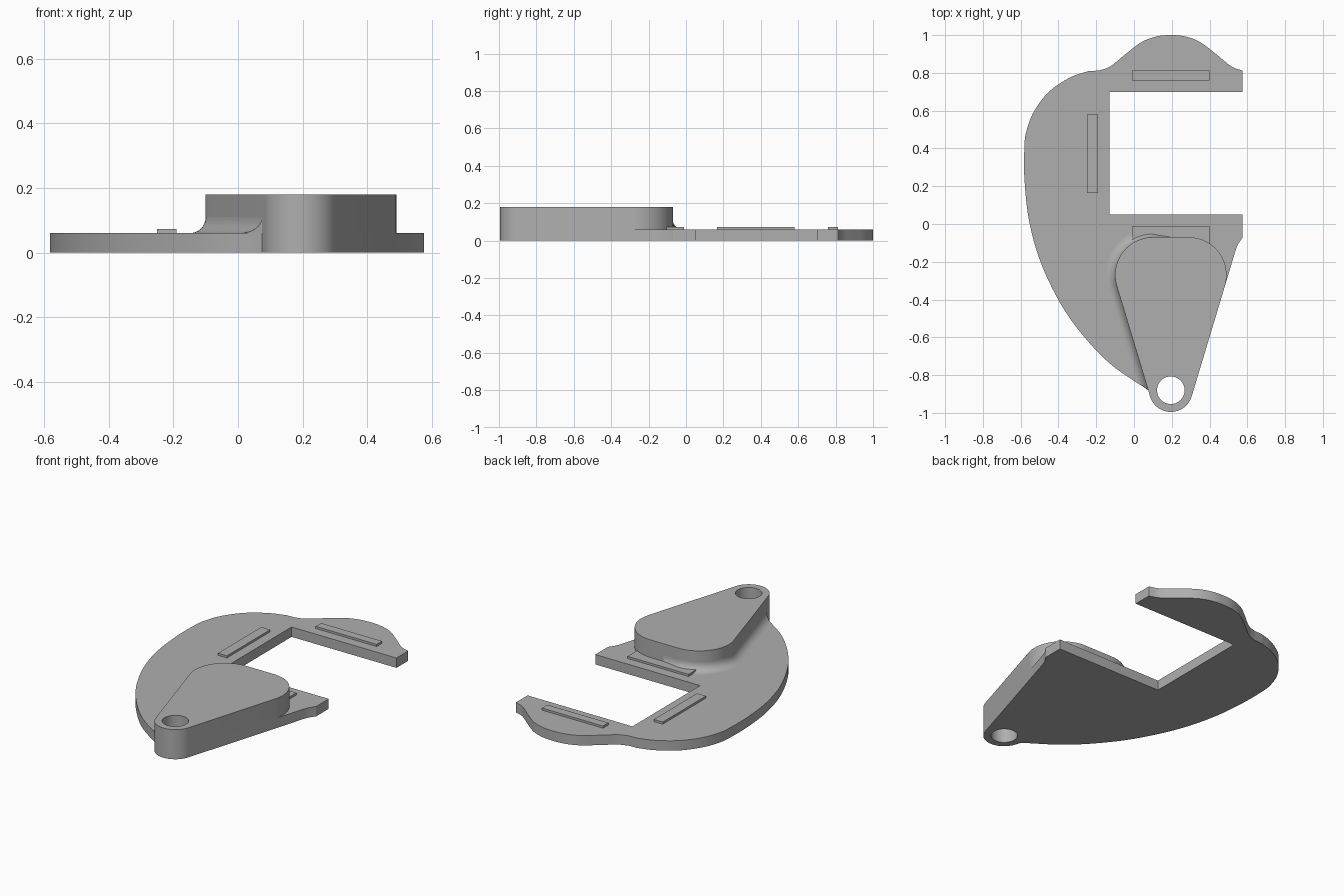
import bpy, bmesh
from math import radians, degrees, sin, cos, acos, atan2, hypot
from mathutils import Vector

cube = bpy.data.objects.get("Cube")
if cube:
    bpy.data.objects.remove(cube, do_unlink=True)

GREY = 0.43
grey = bpy.data.materials.new("plain grey")
grey.use_nodes = True
grey.diffuse_color = (GREY, GREY, GREY, 1)
grey.node_tree.nodes["Principled BSDF"].inputs["Base Color"].default_value = (GREY, GREY, GREY, 1)

BASE, TOP, STRIP = 0.06, 0.18, 0.073      # heights of plate, boss and strips
MID, PIVOT_Y = 0.195, -0.88               # pivot position
PIVOT_R, HOLE_R = 0.115, 0.073
LOBE_DX, LOBE_Y, LOBE_R = 0.095, -0.27, 0.2


def finish(ob):
    bpy.ops.object.select_all(action='DESELECT')
    ob.select_set(True)
    bpy.context.view_layer.objects.active = ob
    bpy.ops.object.shade_smooth_by_angle(angle=radians(30))


def arc(cx, cy, r, a0, a1, n):
    angles = [radians(a0 + (a1 - a0) * i / n) for i in range(n + 1)]
    return [(cx + r * cos(a), cy + r * sin(a)) for a in angles]


def smooth_path(pts, steps=8):
    """Smooth curve through the points."""
    p = [Vector(q) for q in pts]
    p = [2 * p[0] - p[1]] + p + [2 * p[-1] - p[-2]]
    out = []
    for a, b, c, d in zip(p, p[1:], p[2:], p[3:]):
        for i in range(steps):
            t = i / steps
            out.append(tuple(0.5 * (2 * b + (c - a) * t + (2 * a - 5 * b + 4 * c - d) * t * t
                                    + (3 * b - a - 3 * c + d) * t ** 3)))
    return out + [tuple(p[-2])]


def prism(name, loops, z0, z1):
    """Extruded flat profile; inner loops become holes."""
    cu = bpy.data.curves.new(name, 'CURVE')
    cu.dimensions = '2D'
    cu.fill_mode = 'BOTH'
    cu.extrude = (z1 - z0) / 2
    for loop in loops:
        sp = cu.splines.new('POLY')
        sp.points.add(len(loop) - 1)
        for pt, (x, y) in zip(sp.points, loop):
            pt.co = (x, y, 0, 1)
        sp.use_cyclic_u = True
    tmp = bpy.data.objects.new(name + "_profile", cu)
    bpy.context.collection.objects.link(tmp)
    bpy.context.view_layer.update()
    me = bpy.data.meshes.new_from_object(tmp.evaluated_get(bpy.context.evaluated_depsgraph_get()))
    bpy.data.objects.remove(tmp, do_unlink=True)
    bm = bmesh.new()
    bm.from_mesh(me)
    bmesh.ops.remove_doubles(bm, verts=bm.verts, dist=1e-5)
    bmesh.ops.translate(bm, verts=bm.verts, vec=(0, 0, (z0 + z1) / 2))
    bmesh.ops.recalc_face_normals(bm, faces=bm.faces)
    bm.to_mesh(me)
    bm.free()
    me.materials.clear()
    me.materials.append(grey)
    ob = bpy.data.objects.new(name, me)
    bpy.context.collection.objects.link(ob)
    finish(ob)


# Tangent direction shared by the pivot end and the two lobes
rise = LOBE_Y - PIVOT_Y
tilt = degrees(atan2(rise, LOBE_DX) - acos((PIVOT_R - LOBE_R) / hypot(LOBE_DX, rise)))
pivot_end = arc(MID, PIVOT_Y, PIVOT_R, 180 - tilt, 360 + tilt, 32)
right_lobe = arc(MID + LOBE_DX, LOBE_Y, LOBE_R, tilt, 90, 24)
left_lobe = arc(MID - LOBE_DX, LOBE_Y, LOBE_R, 90, 180 - tilt, 24)
hole = arc(MID, PIVOT_Y, HOLE_R, 0, 352.5, 47)

# Base plate: square notch, humped upper arm, curved outer edge, pivot end
hump = [(0.575, 0.812), (0.515, 0.835), (0.434, 0.9), (0.35, 0.963), (0.27, 0.993), (MID, 1.0)]
hump += [(2 * MID - x, y) for x, y in reversed(hump[:-1])]
hump[-1] = (-0.185, 0.812)
outer = [(-0.24, 0.81), (-0.34, 0.775), (-0.45, 0.7), (-0.53, 0.595), (-0.57, 0.49),
         (-0.58, 0.41), (-0.58, 0.24), (-0.556, 0.02), (-0.495, -0.2), (-0.39, -0.42),
         (-0.27, -0.59), (-0.12, -0.745), (0.075, PIVOT_Y)]
notch = [(0.575, 0.05), (-0.13, 0.05), (-0.13, 0.7), (0.575, 0.7)]
tip = [right_lobe[0], (0.537, -0.142), (0.548, -0.112), (0.575, -0.07)]
plate = notch + smooth_path(hump) + smooth_path(outer) + pivot_end + tip
prism("base_plate", [plate, hole], 0, BASE)

# Raised teardrop boss
prism("raised_boss", [pivot_end + right_lobe + left_lobe, hole], BASE, TOP)

# Raised strips beside the three notch edges
for name, x0, x1, y0, y1 in (("upper_strip", -0.01, 0.4, 0.76, 0.812),
                             ("side_strip", -0.25, -0.19, 0.165, 0.58),
                             ("lower_strip", -0.01, 0.4, -0.12, -0.01)):
    prism(name, [[(x0, y0), (x1, y0), (x1, y1), (x0, y1)]], BASE, STRIP)

# Concave fillet between boss and plate, fading out along the back of the boss
R, N = 0.05, 8
wall_n = Vector((-cos(radians(tilt)), sin(radians(tilt))))
stations = [(Vector((0.075, PIVOT_Y)), wall_n, 1)]
lobe_c = Vector((MID - LOBE_DX, LOBE_Y))
for q in reversed(left_lobe):
    stations.append((Vector(q), (Vector(q) - lobe_c).normalized(), 1))
stations.append((Vector((0.2, LOBE_Y + LOBE_R)), Vector((0, 1)), 0.02))
along = (stations[1][0] - stations[0][0]).normalized()
section = [(R * (1 - cos(radians(90 * i / N))), R * (1 - sin(radians(90 * i / N)))) for i in range(N + 1)]
section.append((0, 0))

bm = bmesh.new()
rings = []
for k, (p, n, s) in enumerate(stations):
    ring = []
    for d, z in section:
        q = p + n * d * s
        if k == 0:
            q += along * d * 1.4      # trimmed by the plate's outer edge
        ring.append(bm.verts.new((q.x, q.y, BASE + z)))
    rings.append(ring)
for a, b in zip(rings, rings[1:]):
    for i in range(len(section)):
        j = (i + 1) % len(section)
        bm.faces.new((a[i], a[j], b[j], b[i]))
bm.faces.new(rings[0])
bm.faces.new(rings[-1])
bmesh.ops.recalc_face_normals(bm, faces=bm.faces)
me = bpy.data.meshes.new("boss_fillet")
bm.to_mesh(me)
bm.free()
me.materials.append(grey)
fillet = bpy.data.objects.new("boss_fillet", me)
bpy.context.collection.objects.link(fillet)
finish(fillet)
